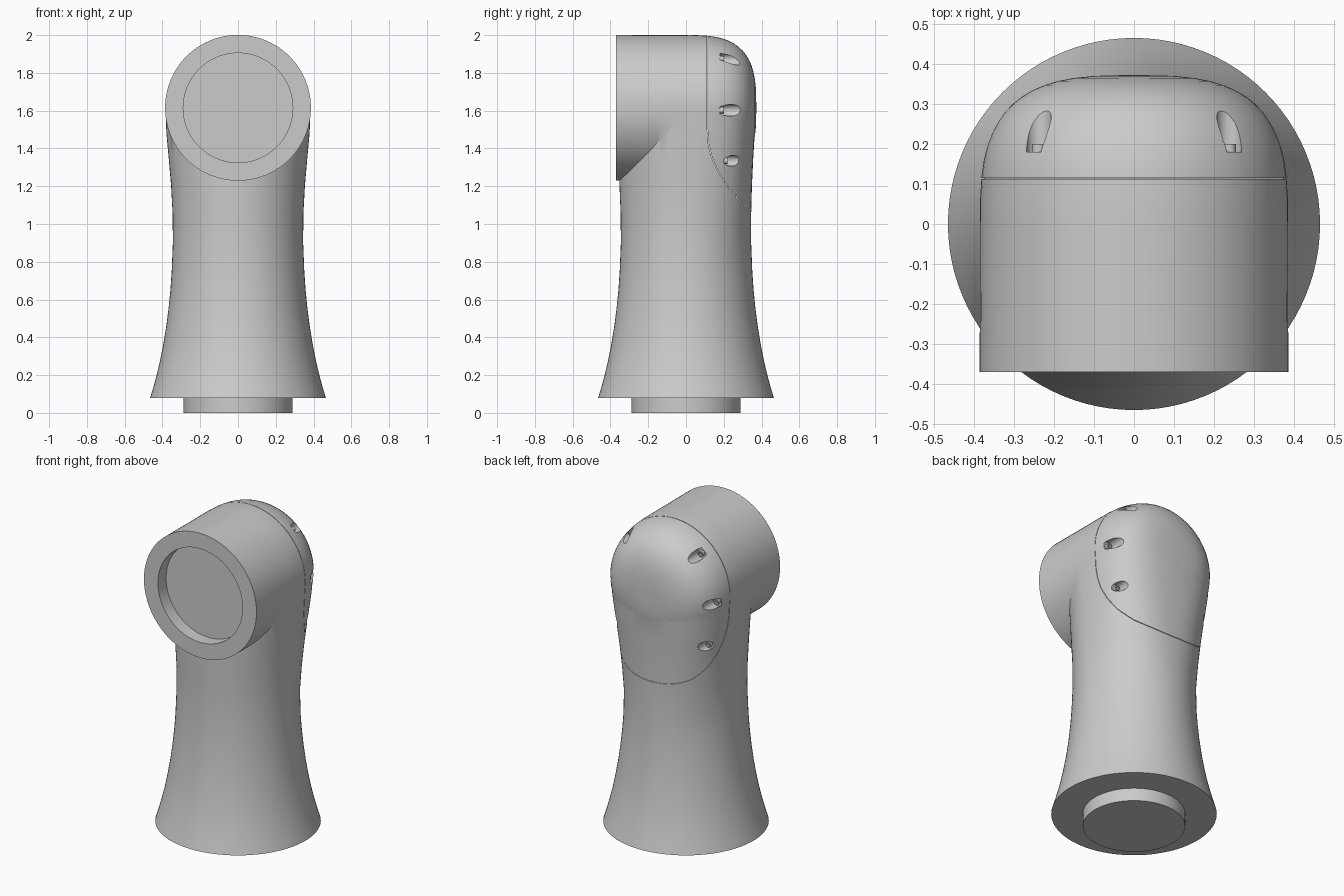
import bpy, bmesh, math
from mathutils import Vector, Matrix

if "Cube" in bpy.data.objects:
    bpy.data.objects.remove(bpy.data.objects["Cube"])

SEG = 96
N = 3.05            # roundness of the closed end of the head
HEAD_Z, HEAD_R, BACK = 1.615, 0.385, 0.372


def finish(name, bm):
    bmesh.ops.recalc_face_normals(bm, faces=bm.faces)
    me = bpy.data.meshes.new(name)
    bm.to_mesh(me)
    bm.free()
    ob = bpy.data.objects.new(name, me)
    bpy.context.collection.objects.link(ob)
    return ob


def loft(name, rings):
    bm = bmesh.new()
    rows = [[bm.verts.new(p) for p in ring] for ring in rings]
    n = len(rows[0])
    for a, b in zip(rows, rows[1:]):
        for i in range(n):
            j = (i + 1) % n
            bm.faces.new((a[i], a[j], b[j], b[i]))
    bm.faces.new(rows[0])
    bm.faces.new(rows[-1])
    return finish(name, bm)


def ring_y(y, r, x=0, z=0, seg=SEG):
    return [(x + r * math.cos(2 * math.pi * i / seg), y,
             z + r * math.sin(2 * math.pi * i / seg)) for i in range(seg)]


def boolean(ob, cutter, op, keep=False):
    m = ob.modifiers.new("bool", 'BOOLEAN')
    m.operation, m.solver, m.object = op, 'EXACT', cutter
    bpy.context.view_layer.objects.active = ob
    bpy.ops.object.modifier_apply(modifier=m.name)
    if not keep:
        bpy.data.objects.remove(cutter)


def spow(v, e):
    return math.copysign(abs(v) ** e, v)


# Flared column: z, half width, back depth; back becomes squarer upwards
profile = [(.08, .465, .465), (.14, .447, .447), (.2, .431, .431), (.27, .414, .414),
           (.35, .398, .398), (.45, .381, .381), (.55, .368, .368), (.65, .358, .358),
           (.75, .351, .351), (.9, .345, .345), (1.05, .346, .345), (1.2, .354, .349),
           (1.35, .367, .356), (1.48, .379, .364), (1.6, .3835, .370)]
rings = []
for z, a, b in profile:
    n = 2 + (N - 2) * min(1, max(0, (z - .85) / .75))
    ring = []
    for i in range(SEG):
        t = 2 * math.pi * i / SEG
        c, s = math.cos(t), math.sin(t)
        if s >= 0:
            ring.append((a * spow(c, 2 / n), b * spow(s, 2 / n), z))
        else:
            ring.append((a * c, (min(a, .352) if z > .9 else a) * s, z))
    rings.append(ring)
body = loft("joint_body", rings)

# Horizontal head: open cylinder in front, rounded at the back
head_rings = [ring_y(-.37, HEAD_R + .001, z=HEAD_Z), ring_y(-.15, HEAD_R, z=HEAD_Z),
              ring_y(0, HEAD_R, z=HEAD_Z)]
for d in [4, 10, 16, 22, 28, 34, 40, 46, 52, 58, 64, 70, 76, 82, 86, 89, 89.8]:
    t = math.radians(d)
    head_rings.append(ring_y(BACK * math.sin(t) ** (2 / N),
                             HEAD_R * math.cos(t) ** (2 / N), z=HEAD_Z))
boolean(body, loft("head", head_rings), 'UNION')

# Front socket recess
boolean(body, loft("socket_cutter", [ring_y(-.5, .29, z=HEAD_Z),
                                     ring_y(-.29, .29, z=HEAD_Z)]), 'DIFFERENCE')

# Seam shape that splits off the back cover
seam = [(.5, 2.1), (.112, 2.1), (.112, 1.5), (.118, 1.42), (.136, 1.35), (.17, 1.275),
        (.22, 1.195), (.28, 1.125), (.345, 1.075), (.5, 1.0)]


def seam_prism(shift):
    return loft("seam_cutter", [[(x, y + shift, z) for y, z in seam] for x in (-.6, .6)])


cover = body.copy()
cover.data = body.data.copy()
cover.name = "back_cover"
bpy.context.collection.objects.link(cover)
boolean(cover, seam_prism(.003), 'INTERSECT')
boolean(body, seam_prism(0), 'DIFFERENCE')

# Screw pockets along the cover edge, with socket-head screws inside
for x, z, y0, r in [(.238, 1.872, .18, .031), (.346, 1.602, .18, .031), (.306, 1.335, .2, .029)]:
    for s in (-1, 1):
        boolean(cover, loft("pocket_cutter", [ring_y(y0, r, s * x, z, 24),
                                              ring_y(.5, r, s * x, z, 24)]), 'DIFFERENCE')
        loft("cover_screw", [ring_y(y0 - .005, .017, s * x, z, 18),
                             ring_y(y0 + .02, .017, s * x, z, 18),
                             ring_y(y0 + .02, .009, s * x, z, 18),
                             ring_y(y0 + .008, .009, s * x, z, 18)])

# Round plug under the base
loft("base_plug", [[(.288 * math.cos(2 * math.pi * i / SEG),
                     .288 * math.sin(2 * math.pi * i / SEG), z) for i in range(SEG)]
                   for z in (0, .08)])

# Smooth shading with crisp edges
for ob in bpy.context.collection.objects:
    ob.select_set(True)
    bpy.context.view_layer.objects.active = ob
bpy.ops.object.shade_smooth_by_angle(angle=math.radians(30))
